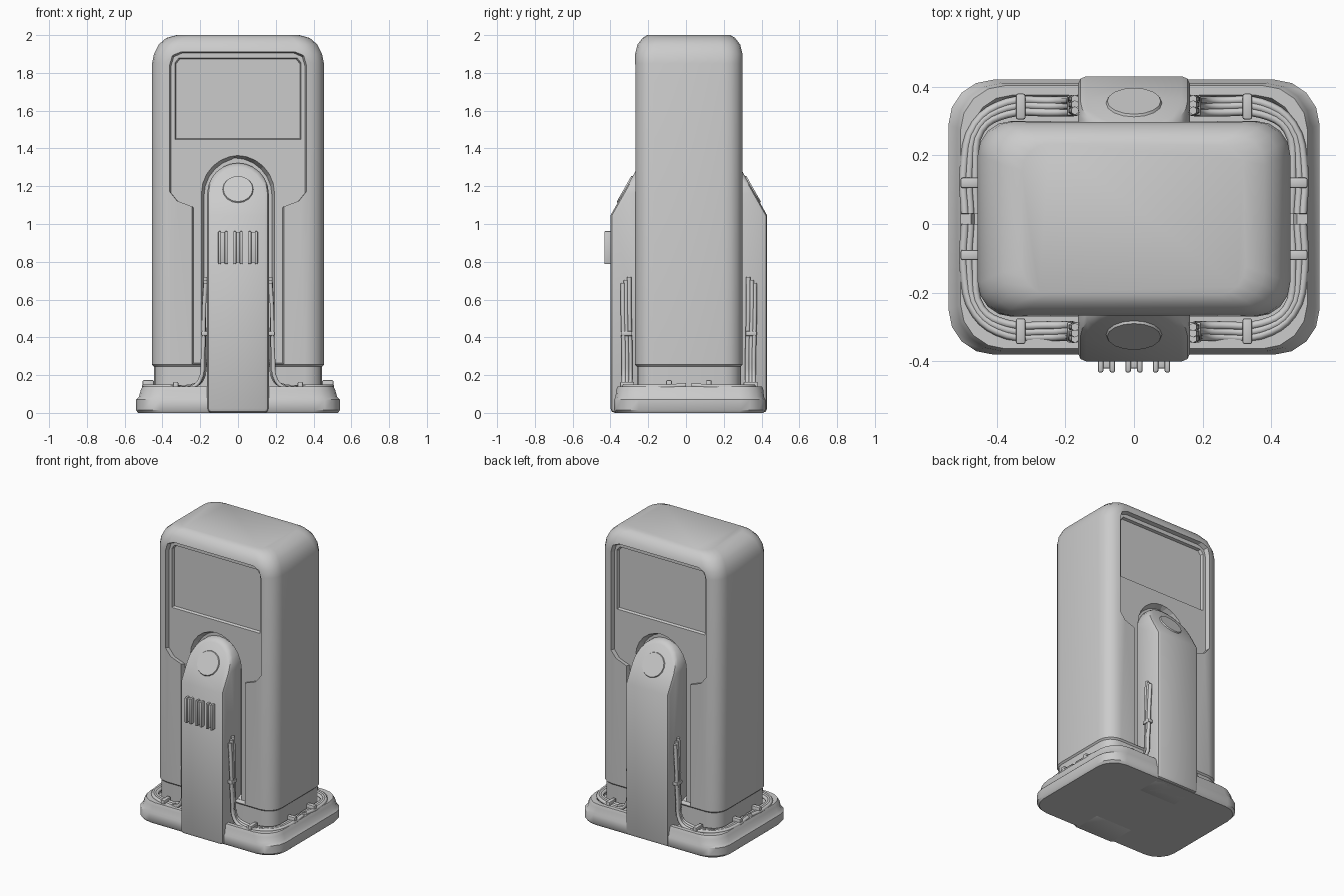
import bpy, bmesh
from math import sin, cos, pi, atan2
from mathutils import Vector, Matrix

if "Cube" in bpy.data.objects:
    bpy.data.objects.remove(bpy.data.objects["Cube"])

CY = 0.015                      # mirror plane between front and back


def fy(y, back):
    return 2 * CY - y if back else y


def activate(ob):
    bpy.ops.object.select_all(action='DESELECT')
    ob.select_set(True)
    bpy.context.view_layer.objects.active = ob


def finish(bm, name, bevel=0, smooth=True):
    bmesh.ops.recalc_face_normals(bm, faces=bm.faces[:])
    me = bpy.data.meshes.new(name)
    bm.to_mesh(me)
    bm.free()
    ob = bpy.data.objects.new(name, me)
    bpy.context.collection.objects.link(ob)
    activate(ob)
    if bevel:
        m = ob.modifiers.new("bevel", 'BEVEL')
        m.width, m.segments, m.limit_method = bevel, 2, 'ANGLE'
        bpy.ops.object.modifier_apply(modifier=m.name)
    if smooth:
        bpy.ops.object.shade_smooth_by_angle(angle=0.6)
    return ob


def rounded_loft(name, layers, cy, seg=4):
    """Stack rounded rectangles given as (half x, half y, corner radius, z)."""
    bm = bmesh.new()
    rings = []
    for hx, hy, r, z in layers:
        ring = []
        for q, (sx, sy) in enumerate([(1, 1), (-1, 1), (-1, -1), (1, -1)]):
            for i in range(seg + 1):
                a = (q + i / seg) * pi / 2
                ring.append(bm.verts.new((sx * (hx - r) + r * cos(a),
                                          cy + sy * (hy - r) + r * sin(a), z)))
        rings.append(ring)
    n = len(rings[0])
    for lo, hi in zip(rings, rings[1:]):
        for i in range(n):
            bm.faces.new((lo[i], lo[(i + 1) % n], hi[(i + 1) % n], hi[i]))
    bm.faces.new(rings[0])
    bm.faces.new(rings[-1])
    return finish(bm, name)


def prism_bm(outline, y0, y1, inset=0.0, back=False):
    """Extrude an x,z outline from y0 to y1; inset narrows the y1 end."""
    bm = bmesh.new()
    zs = [p[1] for p in outline]
    zc = (min(zs) + max(zs)) / 2
    a = [bm.verts.new((x, fy(y0, back), z)) for x, z in outline]
    b = [bm.verts.new((x - inset * (x > 0) + inset * (x < 0), fy(y1, back),
                       z - inset if z > zc else z + inset)) for x, z in outline]
    n = len(a)
    for i in range(n):
        bm.faces.new((a[i], a[(i + 1) % n], b[(i + 1) % n], b[i]))
    bm.faces.new(a)
    bm.faces.new(b)
    return bm


def mirrored(half):
    return half + [(-x, z) for x, z in reversed(half)]


def arch(r, zc, z0):
    return [(r, z0)] + [(r * cos(i * pi / 12), zc + r * sin(i * pi / 12))
                        for i in range(13)] + [(-r, z0)]


def cut(ob, bm):
    tool = finish(bm, "cutter", smooth=False)
    tool.hide_render = True
    activate(ob)
    m = ob.modifiers.new("cut", 'BOOLEAN')
    m.operation, m.solver, m.object = 'DIFFERENCE', 'EXACT', tool
    bpy.ops.object.modifier_apply(modifier=m.name)
    bpy.data.objects.remove(tool)


def box(name, x, y, z, sx, sy, sz, bevel=0.006):
    bm = bmesh.new()
    bmesh.ops.create_cube(bm, size=1, matrix=Matrix.Translation((x, y, z))
                          @ Matrix.Diagonal((sx, sy, sz, 1)))
    return finish(bm, name, bevel)


def cable(name, pts, radius):
    cu = bpy.data.curves.new(name, 'CURVE')
    cu.dimensions, cu.bevel_depth, cu.bevel_resolution = '3D', radius, 1
    cu.resolution_u, cu.use_fill_caps = 4, True
    sp = cu.splines.new('BEZIER')
    sp.bezier_points.add(len(pts) - 1)
    for bp, p in zip(sp.bezier_points, pts):
        bp.co = p
        bp.handle_left_type = bp.handle_right_type = 'AUTO'
    bpy.context.collection.objects.link(bpy.data.objects.new(name, cu))


# stepped base with a shallow trough
rounded_loft("base", [(.53, .39, .13, 0), (.54, .40, .13, .015), (.54, .40, .13, .07),
                      (.525, .393, .13, .085), (.515, .39, .13, .12), (.505, .383, .13, .14),
                      (.475, .355, .12, .14), (.465, .345, .12, .112)], 0.02)

# tall body with a slightly narrower foot and softened top
body = rounded_loft("body", [(.445, .275, .09, .09), (.445, .275, .09, .245),
                             (.455, .285, .1, .255), (.455, .285, .1, 1.85),
                             (.445, .284, .1, 1.90), (.42, .272, .1, 1.95),
                             (.38, .245, .09, 1.985), (.325, .22, .08, 2.0)], CY)

panel = mirrored([(.25, .25), (.25, 1.10), (.33, 1.13), (.37, 1.18), (.37, 1.85),
                  (.355, 1.90), (.31, 1.92)])
screen = mirrored([(.34, 1.44), (.34, 1.86), (.32, 1.885)])

for back in (False, True):
    side = "back" if back else "front"
    # recessed panel, screen and arm socket
    cut(body, prism_bm(panel, -.30, -.24, .015, back))
    cut(body, prism_bm(screen, -.26, -.222, .012, back))
    cut(body, prism_bm(arch(.20, 1.17, .26), -.26, -.20, .02, back))

    # arm with arched head cut by a sloping face
    bm = prism_bm(arch(.163, 1.16, 0), -.40, -.17, 0, back)
    s = 1 if back else -1
    normal = Vector((0, s * .23, .13)).normalized()
    p = Vector((0, fy(-.40, back), 1.045))
    res = bmesh.ops.bisect_plane(bm, geom=bm.verts[:] + bm.edges[:] + bm.faces[:],
                                 plane_co=p, plane_no=normal, clear_outer=True)
    bmesh.ops.holes_fill(bm, edges=[e for e in bm.edges if e.is_boundary])
    finish(bm, side + "_arm", .024)

    # round pivot cap on the slope
    bm = bmesh.new()
    spot = p + Vector((0, -s * .13, .23)) * .6
    bmesh.ops.create_cone(bm, cap_ends=True, segments=16, radius1=.085, radius2=.078,
                          depth=.014, matrix=Matrix.Translation(spot)
                          @ normal.to_track_quat('Z', 'Y').to_matrix().to_4x4())
    finish(bm, side + "_pivot_cap")

    for m in (1, -1):
        # cables dropping beside the arm then running round the base
        for k, d in enumerate((0, .018, .034)):
            pts = [(.172, -.30 - d, .72 - d), (.18, -.30 - d, .55), (.178 + d / 4, -.295 - d, .3),
                   (.195 + d / 4, -.295 - d, .17), (.25, -.295 - d, .142 - d / 4),
                   (.37, -.29 - d, .14), (.445 + d / 2, -.245 - d / 2, .14),
                   (.462 + d, -.13, .14), (.458 + d, 0, .135 + d / 3)]
            cable(side + "_cable", [(m * x, fy(y, back), z) for x, y, z in pts], .012)
        # clips holding the cables
        box("cable_clip", m * .33, fy(-.312, back), .142, .028, .075, .045)
        box("cable_clip", m * .475, fy(-.09, back), .148, .06, .03, .05)
        box("cable_clip", m * .178, fy(-.315, back), .42, .035, .06, .025)

# three grooved ribs on the front arm
for x in (-.08, 0, .08):
    for dx in (-.017, .017):
        box("arm_rib", x + dx, -.41, .875, .016, .045, .175)
    box("arm_rib_web", x, -.405, .875, .03, .03, .16, .004)
